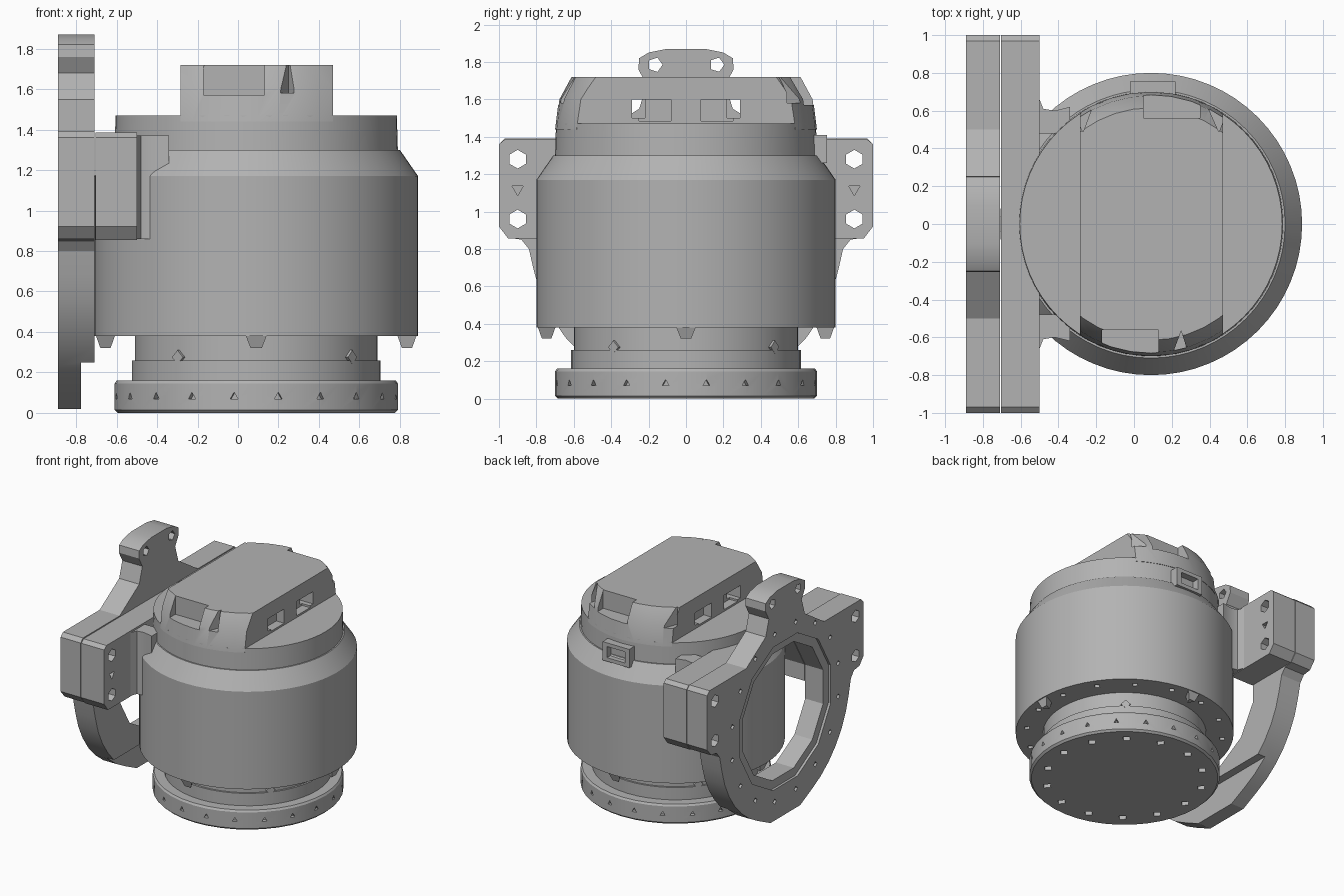
import bpy, bmesh, math
from math import sin, cos, pi, radians
from mathutils import Matrix, Vector

if "Cube" in bpy.data.objects:
    bpy.data.objects.remove(bpy.data.objects["Cube"])

AXIS = 0.09      # x of the housing axis
RING_Z = 0.85    # height of the bracket ring centre

gray = bpy.data.materials.new("machined_gray")
gray.use_nodes = True
gray.diffuse_color = (0.45, 0.45, 0.45, 1)
gray.node_tree.nodes["Principled BSDF"].inputs["Base Color"].default_value = (0.45, 0.45, 0.45, 1)


def make(name, bm, angle=30):
    bmesh.ops.recalc_face_normals(bm, faces=bm.faces)
    mesh = bpy.data.meshes.new(name)
    bm.to_mesh(mesh)
    bm.free()
    obj = bpy.data.objects.new(name, mesh)
    bpy.context.collection.objects.link(obj)
    mesh.materials.append(gray)
    activate(obj)
    if angle:
        bpy.ops.object.shade_smooth_by_angle(angle=radians(angle))
    return obj


def activate(obj):
    bpy.ops.object.select_all(action='DESELECT')
    obj.select_set(True)
    bpy.context.view_layer.objects.active = obj


def lathe(profile, sides):
    """Closed solid of revolution around the housing axis from (radius, z) points."""
    bm = bmesh.new()
    rings = [[bm.verts.new((AXIS + r * cos(2 * pi * i / sides), r * sin(2 * pi * i / sides), z))
              for i in range(sides)] for r, z in profile]
    for a, b in zip(rings, rings[1:]):
        for i in range(sides):
            j = (i + 1) % sides
            bm.faces.new((a[i], a[j], b[j], b[i]))
    bm.faces.new(rings[0])
    bm.faces.new(rings[-1])
    return bm


def prism(bm, points, lo, hi, axis='X'):
    """Extrude a (y, z) outline along x, or an (x, y) outline along z."""
    place = (lambda p, t: (t, *p)) if axis == 'X' else (lambda p, t: (*p, t))
    a = [bm.verts.new(place(p, lo)) for p in points]
    b = [bm.verts.new(place(p, hi)) for p in points]
    bm.faces.new(a)
    bm.faces.new(b)
    for i in range(len(points)):
        j = (i + 1) % len(points)
        bm.faces.new((a[i], a[j], b[j], b[i]))


def circle(cy, cz, r, n, start=0):
    return [(cy + r * cos(start + 2 * pi * i / n), cz + r * sin(start + 2 * pi * i / n)) for i in range(n)]


def box(bm, x0, x1, y0, y1, z0, z1):
    prism(bm, [(y0, z0), (y1, z0), (y1, z1), (y0, z1)], x0, x1)


def peg(bm, pos, direction, r, depth, sides):
    turn = Vector(direction).to_track_quat('Z', 'Y').to_matrix().to_4x4()
    bmesh.ops.create_cone(bm, cap_ends=True, segments=sides, radius1=r, radius2=r,
                          depth=depth, matrix=Matrix.Translation(pos) @ turn)


def cut(obj, bm):
    cutter = make("cutter", bm, 0)
    cutter.hide_render = True
    mod = obj.modifiers.new("cut", 'BOOLEAN')
    mod.operation, mod.solver, mod.object = 'DIFFERENCE', 'EXACT', cutter
    activate(obj)
    bpy.ops.object.modifier_apply(modifier=mod.name)
    bpy.data.objects.remove(cutter)


def around(count, r, z, start=0):
    for i in range(count):
        a = start + 2 * pi * i / count
        yield Vector((AXIS + r * cos(a), r * sin(a), z)), Vector((cos(a), sin(a), 0))


def mirrored(half):
    """Complete a half outline (positive y) with its mirror image."""
    return half + [(-y, z) for y, z in reversed(half)]


# Main housing with sloped shoulder and collar
body = make("housing", lathe([(0.80, 0.38), (0.80, 1.17), (0.71, 1.30), (0.70, 1.30), (0.695, 1.47)], 64))
bm = bmesh.new()
for p, d in around(16, 0.72, 0.38, pi / 16):
    peg(bm, p, (0, 0, 1), 0.025, 0.06, 4)
cut(body, bm)

# Lower neck in two steps
neck = make("neck", lathe([(0.615, 0.15), (0.615, 0.26), (0.60, 0.26), (0.60, 0.40)], 48))

# Base flange with rim holes and underside bolt pockets
base = make("base_flange", lathe([(0.685, 0), (0.70, 0.015), (0.70, 0.145), (0.69, 0.16)], 40))
bm = bmesh.new()
for p, d in around(20, 0.70, 0.08, pi / 20):
    peg(bm, p, d, 0.022, 0.06, 3)
for p, d in around(14, 0.58, 0):
    peg(bm, p, (0, 0, 1), 0.035, 0.06, 4)
cut(base, bm)

# Bolt lugs under the housing rim and small ones on the neck
bm = bmesh.new()
for p, d in around(4, 0.745, 0.36):
    side = Vector((-d.y, d.x, 0))
    tip = [p + d * 0.05 + side * s for s in (-0.055, 0.055)] + [p - d * 0.05]
    top = [bm.verts.new(v + Vector((0, 0, 0.03))) for v in tip]
    low = [bm.verts.new(v * 0.5 + p * 0.5 - Vector((0, 0, 0.04))) for v in tip]
    bm.faces.new(top)
    bm.faces.new(low)
    for i in range(3):
        j = (i + 1) % 3
        bm.faces.new((top[i], top[j], low[j], low[i]))
make("rim_lugs", bm, 0)
bm = bmesh.new()
for p, d in around(4, 0.60, 0.275, pi / 4 + 0.1):
    peg(bm, p, d, 0.035, 0.03, 4)
make("neck_lugs", bm, 0)

# Cap: tapered drum sliced flat on both sides
bm = lathe([(0.70, 1.44), (0.68, 1.60), (0.615, 1.72)], 40)
for x, nx in ((-0.285, -1), (0.47, 1)):
    res = bmesh.ops.bisect_plane(bm, geom=bm.verts[:] + bm.edges[:] + bm.faces[:],
                                 plane_co=(x, 0, 0), plane_no=(nx, 0, 0), clear_outer=True)
    bmesh.ops.contextual_create(bm, geom=[e for e in res['geom_cut'] if isinstance(e, bmesh.types.BMEdge)])
cap = make("cap", bm, 25)
bm = bmesh.new()
for s in (-1, 1):                      # through slots beside side pockets
    near, mid, far = sorted((s * 0.22, s * 0.29))[0], s * 0.22, s * 0.29
    box(bm, -0.4, 0.6, min(mid, far), max(mid, far), 1.50, 1.60)
cut(cap, bm)
bm = bmesh.new()
for s in (-1, 1):
    y0, y1 = sorted((s * 0.08, s * 0.25))
    for x in (-0.285, 0.47):
        box(bm, x - 0.07, x + 0.07, y0, y1, 1.485, 1.60)
box(bm, -0.17, 0.13, -0.75, -0.56, 1.57, 1.8)
box(bm, 0.05, 0.35, 0.56, 0.75, 1.57, 1.8)
for x, y in ((0.25, -0.63), (-0.27, 0.54), (0.45, 0.54)):
    prism(bm, [(x - 0.06, y * 1.15), (x + 0.05, y * 1.15), (x, y * 0.9)], 1.58, 1.8, 'Z')
cut(cap, bm)

# Connector frame on the rear shoulder
bm = bmesh.new()
box(bm, -0.02, 0.22, 0.62, 0.755, 1.26, 1.41)
frame = make("rear_connector", bm, 0)
bm = bmesh.new()
box(bm, 0.02, 0.18, 0.70, 0.8, 1.29, 1.38)
cut(frame, bm)

# Bracket plate: ears, top tab and lower ring
arc = [(0.83 * sin(a), RING_Z - 0.83 * cos(a)) for a in [radians(15 + 9 * i) for i in range(8)]]
ear = [(0.84, 0.80), (0.88, 0.85), (0.95, 0.86), (1.0, 0.92), (1.0, 1.36), (0.97, 1.39), (0.50, 1.39)]
tab = [(0.25, 1.55), (0.21, 1.68), (0.255, 1.76), (0.25, 1.82), (0.20, 1.85), (0.10, 1.87)]
outline = [(0.19, 0.02)] + arc[1:] + ear + tab
bm = bmesh.new()
prism(bm, mirrored(outline), -0.89, -0.71)
plate = make("bracket_plate", bm, 20)
bm = bmesh.new()
box(bm, -0.775, -0.6, -0.9, 0.9, -0.1, 0.25)
cut(plate, bm)

# Mount block between plate and housing
block_half = [(0.95, 0.855), (1.0, 0.92), (1.0, 1.36), (0.97, 1.385)]
bm = bmesh.new()
prism(bm, mirrored(block_half), -0.705, -0.50)
block = make("mount_block", bm, 20)

# Large bore, countersink, bolt circle, ear holes and tab holes
hole = circle(0, RING_Z, 0.53, 12, pi / 12)
ear_holes = [(s * 0.90, z, r, n) for s in (-1, 1)
             for z, r, n in ((0.96, 0.05, 6), (1.12, 0.035, 3), (1.28, 0.05, 6))]
for part in (plate, block):
    bm = bmesh.new()
    prism(bm, hole, -1, -0.4)
    for y, z, r, n in ear_holes:
        prism(bm, circle(y, z, r, n, pi / 6), -1 if n == 6 else -0.56, -0.4)
    if part is plate:
        for s in (-1, 1):
            prism(bm, circle(s * 0.165, 1.785, 0.04, 5), -1, -0.5)
        for y, z in circle(0, RING_Z, 0.69, 16, pi / 16):
            prism(bm, circle(y, z, 0.022, 4), -0.95, -0.85)
    cut(part, bm)
bm = bmesh.new()
prism(bm, circle(0, RING_Z, 0.60, 12, pi / 12), -1, -0.87)
cut(plate, bm)

# Webs flaring from the block into the housing
for s, side in ((1, "rear"), (-1, "front")):
    bm = bmesh.new()
    prism(bm, [(-0.52, s * 0.66), (-0.50, s * 0.66), (-0.48, s * 0.61), (-0.42, s * 0.60),
               (-0.34, s * 0.62), (-0.34, s * 0.48), (-0.52, s * 0.48)], 0.86, 1.37, 'Z')
    make(side + "_web", bm)
